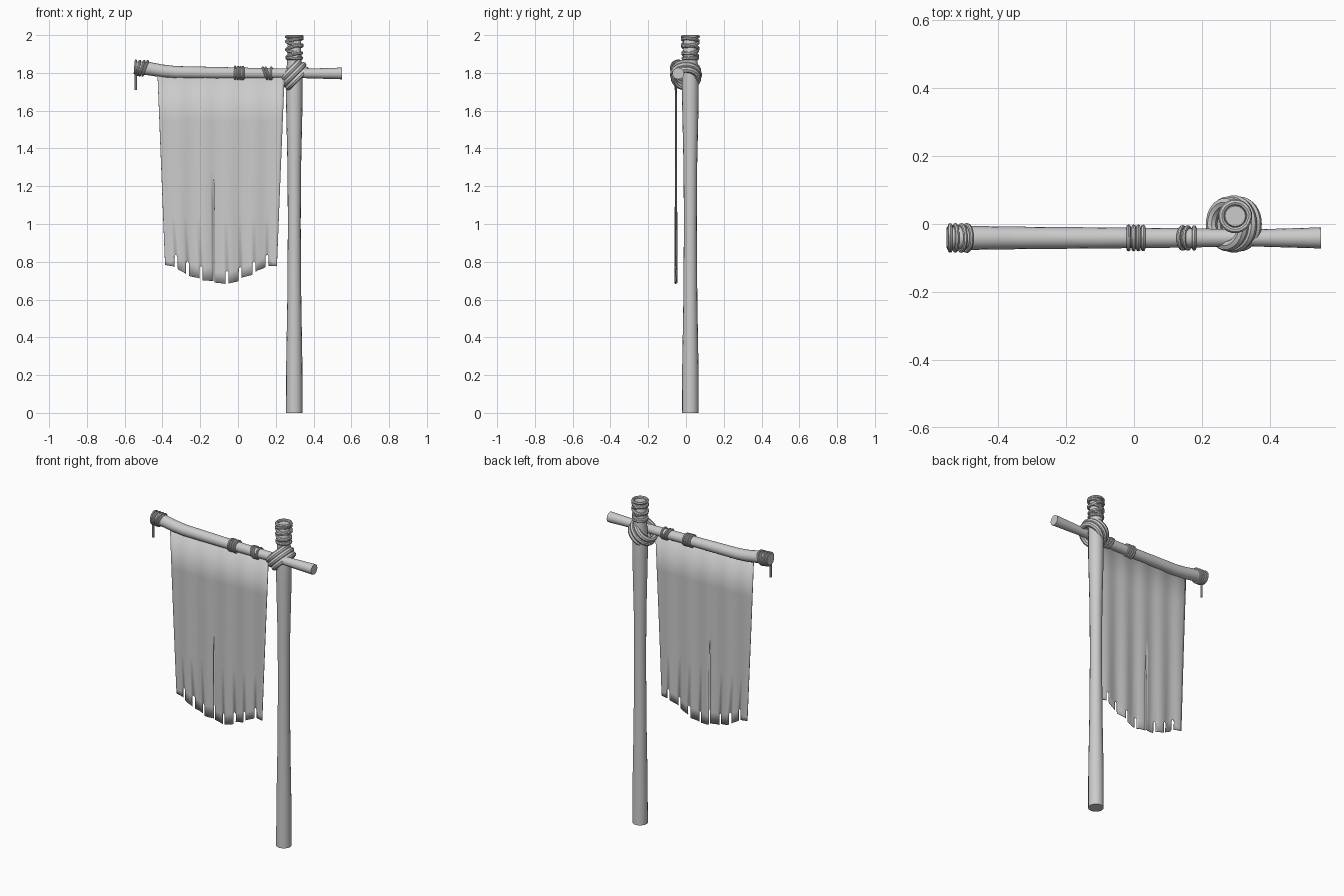
import bpy, bmesh, math
from mathutils import Vector

if "Cube" in bpy.data.objects:
    bpy.data.objects.remove(bpy.data.objects["Cube"])


def tube(name, path, radii, sides=16, closed=False):
    """Sweep a circle along a path with one radius per point."""
    pts = [Vector(p) for p in path]
    n = len(pts)
    bm = bmesh.new()
    rings, up = [], None
    for i, p in enumerate(pts):
        a = pts[(i - 1) % n] if closed else pts[max(i - 1, 0)]
        b = pts[(i + 1) % n] if closed else pts[min(i + 1, n - 1)]
        t = (b - a).normalized()
        if up is None:
            up = t.orthogonal()
        up = (up - t * up.dot(t)).normalized()
        side = t.cross(up)
        r = radii[i] if isinstance(radii, list) else radii
        rings.append([bm.verts.new(p + r * (up * math.cos(k * math.tau / sides) + side * math.sin(k * math.tau / sides)))
                      for k in range(sides)])
    for i in range(n if closed else n - 1):
        A, B = rings[i], rings[(i + 1) % n]
        for k in range(sides):
            j = (k + 1) % sides
            bm.faces.new((A[k], A[j], B[j], B[k]))
    if not closed:
        bm.faces.new(rings[0][::-1])
        bm.faces.new(rings[-1])
    return finish(name, bm)


def finish(name, bm):
    bmesh.ops.recalc_face_normals(bm, faces=bm.faces)
    me = bpy.data.meshes.new(name)
    bm.to_mesh(me)
    bm.free()
    ob = bpy.data.objects.new(name, me)
    bpy.context.collection.objects.link(ob)
    bpy.ops.object.select_all(action='DESELECT')
    ob.select_set(True)
    bpy.context.view_layer.objects.active = ob
    bpy.ops.object.shade_smooth_by_angle(angle=math.radians(40))
    return ob


def loop(name, centre, u, v, thick, segs=28):
    """Closed rope loop spanned by the half-axes u and v."""
    c, u, v = Vector(centre), Vector(u), Vector(v)
    tube(name, [c + u * math.cos(i * math.tau / segs) + v * math.sin(i * math.tau / segs) for i in range(segs)],
         thick, 8, True)


PX, PY = 0.298, 0.023

# upright pole, waisted in the middle
profile = [(0, .044), (.25, .043), (.6, .037), (1.0, .034), (1.3, .036), (1.65, .044),
           (1.78, .044), (1.88, .037), (1.98, .036), (1.99, .03)]
tube("pole", [(PX, PY, z) for z, r in profile], [r for z, r in profile])

# crossbar, bent up at the left end
BAR = [(-.55, 1.828, .034), (-.47, 1.822, .035), (-.40, 1.810, .034), (-.33, 1.803, .033), (-.1, 1.80, .031),
       (.1, 1.797, .029), (.35, 1.797, .025), (.55, 1.797, .031)]
BY = -.041
tube("crossbar", [(x, BY, z) for x, z, r in BAR], [r for x, z, r in BAR])


def bar_at(x):
    for (x0, z0, r0), (x1, z1, r1) in zip(BAR, BAR[1:]):
        if x <= x1:
            t = (x - x0) / (x1 - x0)
            return z0 + t * (z1 - z0), r0 + t * (r1 - r0)


# cord rings on the crossbar: position and lean
for i, (x, lean) in enumerate([(-.541, 0), (-.526, .006), (-.508, .012), (-.492, .014),
                               (-.016, 0), (-.001, 0), (.013, 0), (.027, 0),
                               (.143, -.012), (.158, -.012), (.177, 0)]):
    z, r = bar_at(x)
    loop(f"bar_cord_{i}", (x, BY, z), (0, r + .003, 0), (lean, 0, r + .003), .0065)

# cord wraps at the pole top: height and lean
for i, (z, lean) in enumerate([(1.991, 0), (1.973, .008), (1.955, -.012), (1.935, .012),
                               (1.912, -.008), (1.895, .01), (1.878, 0)]):
    r = .041 if i < 4 else .038
    loop(f"pole_wrap_{i}", (PX, PY, z), (r, 0, lean), (0, r, -lean / 2), .009)

# thick diagonal lashing where bar and pole cross
D, N = Vector((.707, 0, .707)), Vector((.707, 0, -.707))
for i, (off, size, deep) in enumerate([(-.027, .066, .064), (0, .073, .068), (.027, .066, .064)]):
    loop(f"lashing_{i}", Vector((PX - .004, 0, 1.79)) + N * off, D * size, (0, deep, 0), .0165, 32)

# loose cord hanging from the bar end
tube("hanging_cord", [(-.541, BY - .015, z) for z in (1.83, 1.77, 1.71)], .006, 8)

# banner: nine strips, welded above the tears, ragged at the hem
edges = [-.386, -.328, -.268, -.197, -.127, -.058, .012, .085, .153, .206]
hems = [(.783, .773), (.764, .733), (.725, .712), (.702, .698), (.690, .683),
        (.684, .698), (.715, .732), (.747, .772), (.778, .777)]
notches = [.78, .836, .80, .775, 1.28, .750, .770, .80, .836, .78]
bm = bmesh.new()
COLS = 4


def cloth_y(x, z):
    amp = .002 + .004 * max(0, (1.8 - z)) / 1.1
    return -.053 + amp * math.sin(x * 48 + .6)


for s in range(9):
    rows = []
    for level in range(7):
        row = []
        for c in range(COLS + 1):
            f = c / COLS
            hem = hems[s][0] * (1 - f) + hems[s][1] * f
            z = [1.79, 1.55, 1.285, 1.05, .85, .82, hem][level]
            # rows around the notch follow its height on each side
            near = notches[s] if f < .5 else notches[s + 1]
            slit = near > 1
            if level in (4, 5):
                base = notches[s] * (1 - f) + notches[s + 1] * f
                if notches[s] > 1:
                    base = notches[s + 1]
                if notches[s + 1] > 1:
                    base = notches[s]
                z = max(base, hem + .03) + (.004 if level == 4 else -.006)
            left, right = edges[s], edges[s + 1]
            gap = .003 if slit and level > 2 else .008 if level > 4 else 0
            if c == 0 and s > 0:
                left += gap
            if c == COLS and s < 8:
                right -= gap
            x = left + f * (right - left)
            k = (z - .78) / 1.0
            x = -.093 + (x + .093) * (1 + .135 * k)
            row.append(bm.verts.new((x, cloth_y(x, z), z)))
        rows.append(row)
    for A, B in zip(rows, rows[1:]):
        for c in range(COLS):
            bm.faces.new((A[c], B[c], B[c + 1], A[c + 1]))
bmesh.ops.remove_doubles(bm, verts=bm.verts, dist=.001)
banner = finish("banner", bm)
thick = banner.modifiers.new("thickness", 'SOLIDIFY')
thick.thickness = .004
thick.offset = 0
